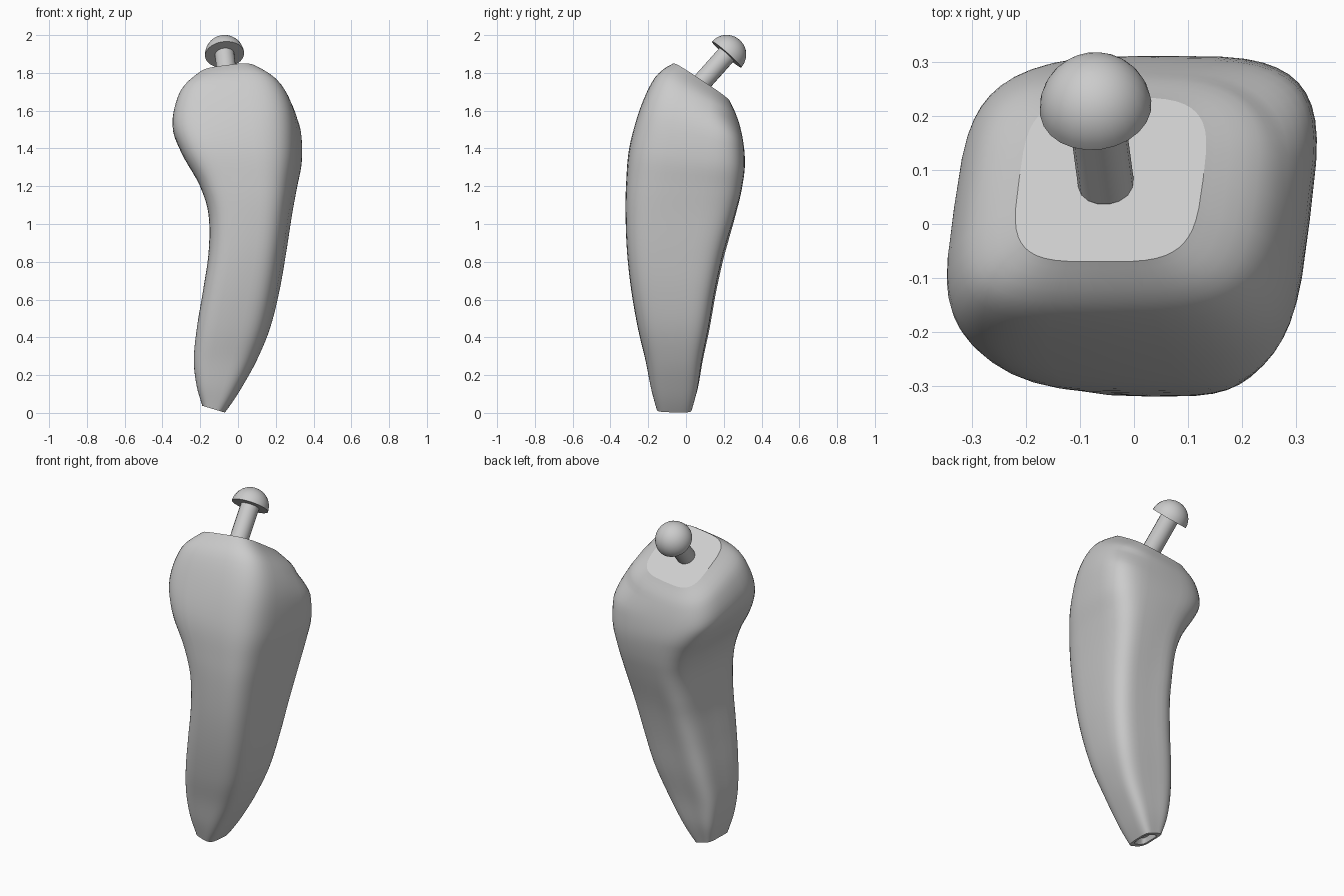
import bpy, bmesh, math
from mathutils import Vector

cube = bpy.data.objects.get("Cube")
if cube:
    bpy.data.objects.remove(cube, do_unlink=True)

SIDES = 48      # points around the body
STEPS = 5       # rows between two guide rings
SQUARE = 3.8    # squareness of the cross-section
SKEW = 0.12     # sideways shear of the cross-section

# One grey for the whole model
grey = bpy.data.materials.new("plain grey")
grey.use_nodes = True
colour = (0.6, 0.6, 0.6, 1)
grey.diffuse_color = colour
grey.node_tree.nodes["Principled BSDF"].inputs["Base Color"].default_value = colour


def finish(bm, name, sharp_degrees):
    """Turn a bmesh into a smooth shaded object with sharp rims."""
    bmesh.ops.recalc_face_normals(bm, faces=bm.faces)
    for face in bm.faces:
        face.smooth = True
    for edge in bm.edges:
        if edge.is_manifold and edge.calc_face_angle() > math.radians(sharp_degrees):
            edge.smooth = False
    mesh = bpy.data.meshes.new(name)
    bm.to_mesh(mesh)
    bm.free()
    mesh.materials.append(grey)
    obj = bpy.data.objects.new(name, mesh)
    bpy.context.collection.objects.link(obj)
    return obj


def blend(p0, p1, p2, p3, t):
    """Smooth curve through p1 and p2."""
    return [b + 0.5 * t * (c - a + t * (2 * a - 5 * b + 4 * c - d + t * (3 * (b - c) + d - a)))
            for a, b, c, d in zip(p0, p1, p2, p3)]


def loft(bm, rings):
    """Join rings of vertices with quads."""
    for low, high in zip(rings, rings[1:]):
        for i in range(len(low)):
            j = (i + 1) % len(low)
            bm.faces.new((low[i], low[j], high[j], high[i]))


def rounded(value):
    return math.copysign(abs(value) ** (2 / SQUARE), value)


def corner_scale(u, v, height):
    """Fuller or softer corners, depending on the side and the height."""
    corner = (u * v) ** 2
    if u < 0:
        lower = min(1, max(0, (1.3 - height) / 0.4))
        return 1 + lower * corner * (0.2 if v > 0 else -0.07)
    shoulder = max(0, 1 - abs(height - 1.63) / 0.13)
    return 1 - (0.18 * shoulder * corner if v > 0 else 0)


def body_ring(bm, left, right, front, back, height, slope_x, slope_y):
    """Skewed rounded square, tilted along x and y."""
    verts = []
    for i in range(SIDES):
        angle = math.tau * i / SIDES
        u, v = rounded(math.cos(angle)), rounded(math.sin(angle))
        scale = corner_scale(u, v, height)
        dx = scale * (right - left) / 2 * (u + SKEW * v) / (1 + SKEW / 3)
        dy = scale * (back - front) / 2 * v
        verts.append(bm.verts.new(((left + right) / 2 + dx, (front + back) / 2 + dy,
                                   height + slope_x * dx + slope_y * dy)))
    return verts


# Body guide rings: left, right, front, back, height, slope in x, slope in y
guides = [
    (-.19, -.07, -.155, .03, .02, -.3, 0),
    (-.22, .01, -.185, .06, .13, -.1, 0),
    (-.236, .1, -.215, .085, .28, 0, 0),
    (-.22, .17, -.255, .12, .45, 0, 0),
    (-.187, .22, -.29, .155, .65, 0, 0),
    (-.158, .255, -.312, .2, .85, 0, 0),
    (-.158, .286, -.32, .26, 1.05, 0, 0),
    (-.205, .312, -.317, .295, 1.2, 0, -.05),
    (-.3, .338, -.3, .312, 1.36, 0, -.15),
    (-.347, .327, -.245, .302, 1.52, .1, -.3),
    (-.31, .26, -.165, .275, 1.66, .1, -.5),
    (-.22, .135, -.07, .235, 1.74, .13, -.68),
]

# Body
bm = bmesh.new()
rings = []
last = len(guides) - 1
for k in range(last):
    four = [guides[min(max(k + n, 0), last)] for n in (-1, 0, 1, 2)]
    for s in range(STEPS):
        rings.append(body_ring(bm, *blend(*four, s / STEPS)))
rings.append(body_ring(bm, *guides[last]))
loft(bm, rings)
top = bm.faces.new(rings[-1])

# Tip with a shallow hollow
rim = rings[0]
centre = sum((v.co for v in rim), Vector()) / SIDES
inner = [bm.verts.new(centre + (v.co - centre) * 0.7) for v in rim]
floor = [bm.verts.new(centre + (v.co - centre) * 0.5 + Vector((0, 0, 0.03))) for v in rim]
loft(bm, [rim, inner, floor])
bm.faces.new(floor)
for edge in top.edges:
    edge.smooth = False
finish(bm, "pepper_body", 25)


def turned(name, profile, sides, origin, axis):
    """Spin a (radius, height) profile around an axis; both ends closed."""
    bm = bmesh.new()
    turn = axis.to_track_quat("Z", "Y")
    rows = []
    for radius, height in profile:
        rows.append([bm.verts.new(origin + turn @ Vector((
            radius * math.cos(math.tau * i / sides),
            radius * math.sin(math.tau * i / sides), height))) for i in range(sides)])
    loft(bm, rows)
    bm.faces.new(rows[0])
    bm.faces.new(rows[-1])
    return finish(bm, name, 40)


# Stem and half-round knob share one leaning axis
knob_base = Vector((-.071, .215, 1.897))
stem_foot = Vector((-.052, .075, 1.74))
axis = (knob_base - stem_foot).normalized()
length = (knob_base - stem_foot).length
turned("stem", [(.052, 0), (.052, length + .01)], 16, stem_foot, axis)

radius = .104
dome = [(radius * math.cos(a), radius * math.sin(a))
        for a in (math.pi / 2 * n / 10 for n in range(10))]
turned("stem_knob", dome + [(.002, radius)], 24, knob_base, axis)
